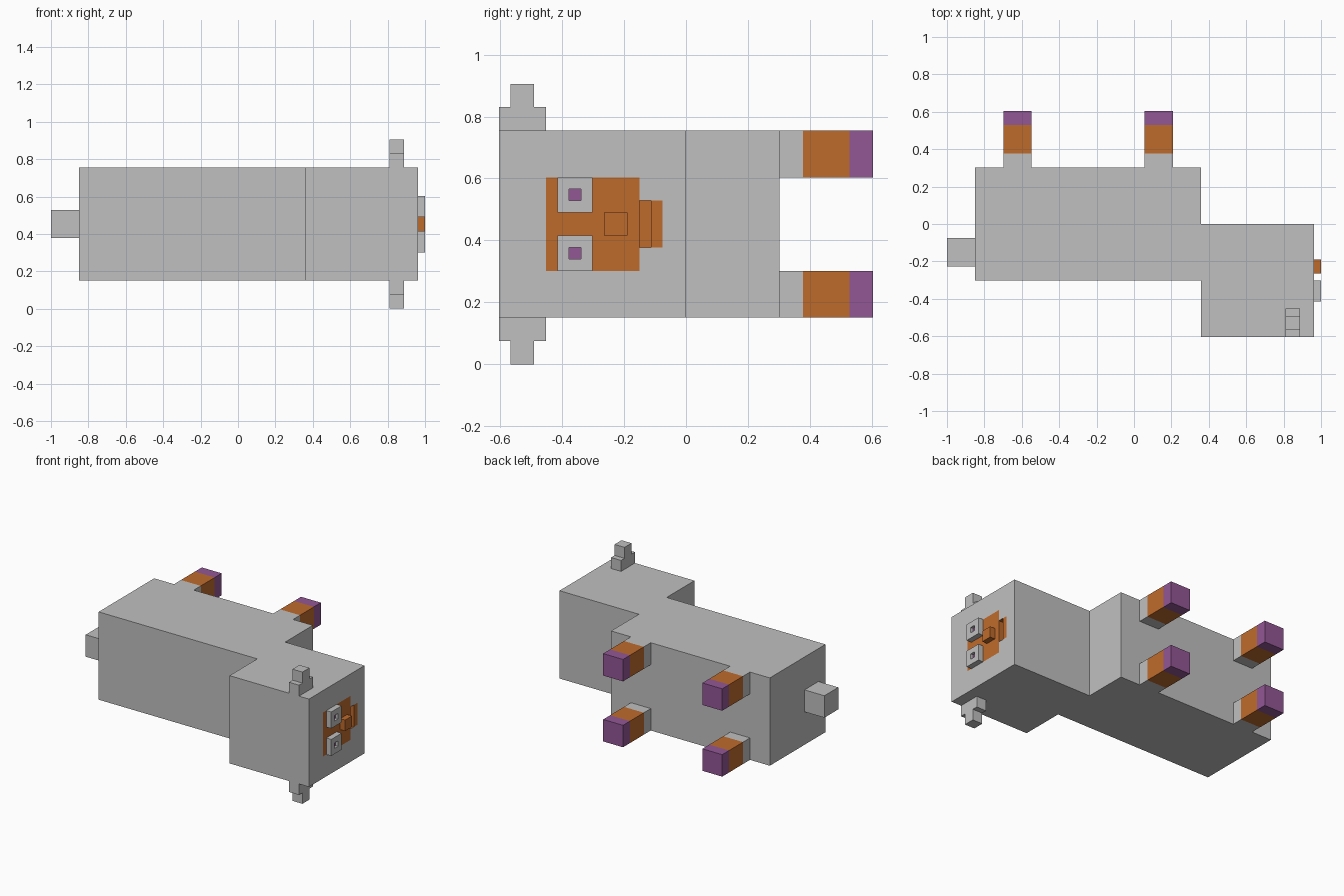
import bpy
import bmesh
from mathutils import Vector

if "Cube" in bpy.data.objects:
    bpy.data.objects.remove(bpy.data.objects["Cube"])

U = 2 / 26.5  # one modelling unit; all sizes below are in these units
GREY, ORANGE, PURPLE = range(3)


def make_material(name, rgb):
    mat = bpy.data.materials.new(name)
    mat.use_nodes = True
    mat.diffuse_color = (*rgb, 1)
    mat.node_tree.nodes["Principled BSDF"].inputs["Base Color"].default_value = (*rgb, 1)
    return mat


MATERIALS = [
    make_material("light grey", (0.53, 0.53, 0.53)),
    make_material("burnt orange", (0.52, 0.145, 0.024)),
    make_material("muted purple", (0.29, 0.095, 0.30)),
]


def box(name, low, high, colour=GREY, y_cuts=(), z_cuts=(), rule=None, recess=None):
    """Box between two corners; cuts divide it, rule colours faces, recess sinks one."""
    low, high = Vector(low), Vector(high)
    size, middle = high - low, (low + high) / 2
    bm = bmesh.new()
    bmesh.ops.create_cube(bm, size=1)
    for v in bm.verts:
        v.co = v.co * size + middle
    for axis, cuts in ((Vector((0, 1, 0)), y_cuts), (Vector((0, 0, 1)), z_cuts)):
        for cut in cuts:
            geom = bm.verts[:] + bm.edges[:] + bm.faces[:]
            bmesh.ops.bisect_plane(bm, geom=geom, plane_co=axis * cut, plane_no=axis)
    bm.normal_update()
    for f in bm.faces:
        f.material_index = rule(f.calc_center_median(), f.normal) if rule else colour
    if recess:
        spot, depth, wall, floor = recess
        face = min(bm.faces, key=lambda f: (f.calc_center_median() - Vector(spot)).length)
        face.material_index = wall
        sunk = bmesh.ops.extrude_discrete_faces(bm, faces=[face])["faces"][0]
        bmesh.ops.translate(bm, verts=sunk.verts[:], vec=(-depth, 0, 0))
        sunk.material_index = floor
    bmesh.ops.scale(bm, verts=bm.verts[:], vec=(U, U, U))
    mesh = bpy.data.meshes.new(name)
    bm.to_mesh(mesh)
    bm.free()
    for mat in MATERIALS:
        mesh.materials.append(mat)
    obj = bpy.data.objects.new(name, mesh)
    bpy.context.collection.objects.link(obj)
    return obj


# Body and tail
box("body", (-11.25, -4, 2), (4.75, 4, 10))
box("tail", (-13.25, -3, 5), (-11.25, -1, 7))


# Head with the orange muzzle patch, chin and sunken mouth
def face_paint(c, n):
    patch = -6 < c.y < -2 and 4 < c.z < 8
    chin = -2 < c.y < -1 and 5 < c.z < 7
    return ORANGE if n.x > 0.5 and (patch or chin) else GREY


box("head", (4.75, -8, 2), (12.75, 0, 10),
    y_cuts=(-6, -2, -1.5, -1), z_cuts=(4, 5, 7, 8), rule=face_paint,
    recess=((12.75, -1.75, 6), 0.5, ORANGE, ORANGE))
box("nose", (12.75, -3.5, 5.5), (13.25, -2.5, 6.5), ORANGE)

# Eyes with sunken pupils, mirrored about the middle height
for side, bottom, pupil in (("right", 4, 4.5), ("left", 6.5, 7)):
    box(side + "_eye", (12.75, -5.5, bottom), (13.25, -4, bottom + 1.5),
        y_cuts=(-5, -4.5), z_cuts=(pupil, pupil + 0.5),
        recess=((13.25, -4.75, pupil + 0.25), 0.25, GREY, PURPLE))

# Stepped ears
for side, base, tip in (("right", 1, 0), ("left", 10, 11)):
    box(side + "_ear_base", (10.75, -8, base), (11.75, -6, base + 1))
    box(side + "_ear_tip", (10.75, -7.5, tip), (11.75, -6.5, tip + 1))


# Legs with orange socks and purple hooves
def leg_paint(c, n):
    return PURPLE if c.y > 7 else ORANGE if c.y > 5 else GREY


for end, x in (("rear", -9.25), ("front", 0.75)):
    for side, z in (("right", 2), ("left", 8)):
        box(f"{end}_{side}_leg", (x, 4, z), (x + 2, 8, z + 2),
            y_cuts=(5, 7), rule=leg_paint)
